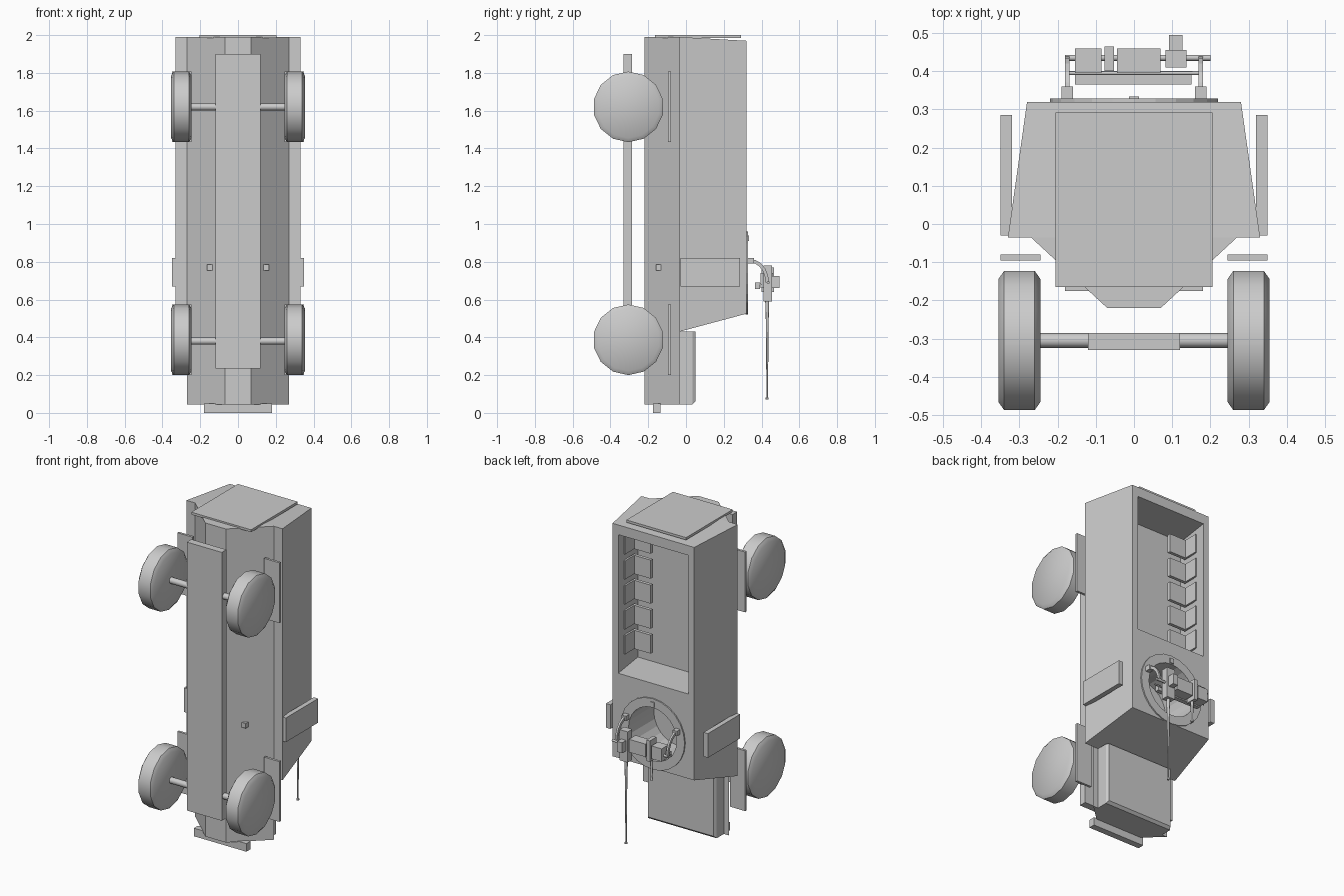
import bpy, bmesh, math
from mathutils import Vector, Matrix

if "Cube" in bpy.data.objects:
    bpy.data.objects.remove(bpy.data.objects["Cube"])

grey = bpy.data.materials.new("light_grey")
grey.diffuse_color = (0.6, 0.6, 0.6, 1)
grey.use_nodes = True
grey.node_tree.nodes["Principled BSDF"].inputs["Base Color"].default_value = grey.diffuse_color


def add(name, bm, smooth=False):
    bmesh.ops.recalc_face_normals(bm, faces=bm.faces)
    me = bpy.data.meshes.new(name)
    bm.to_mesh(me)
    bm.free()
    me.materials.append(grey)
    ob = bpy.data.objects.new(name, me)
    bpy.context.collection.objects.link(ob)
    if smooth:
        bpy.context.view_layer.objects.active = ob
        ob.select_set(True)
        bpy.ops.object.shade_smooth_by_angle(angle=math.radians(50))
        ob.select_set(False)
    return ob


def box(name, x, y, z):
    bm = bmesh.new()
    bmesh.ops.create_cube(bm, size=1)
    for v in bm.verts:
        v.co = [a + (b - a) * (c + 0.5) for (a, b), c in zip((x, y, z), v.co)]
    return add(name, bm)


def loft(name, rings, smooth=False):
    """Skin between equal-length rings of points, capped at both ends."""
    bm = bmesh.new()
    vs = [[bm.verts.new(p) for p in r] for r in rings]
    n = len(vs[0])
    for a, b in zip(vs, vs[1:]):
        for i in range(n):
            bm.faces.new((a[i], a[(i + 1) % n], b[(i + 1) % n], b[i]))
    bm.faces.new(vs[0])
    bm.faces.new(vs[-1])
    return add(name, bm, smooth)


def lathe(name, axis, centre, profile, n=12, smooth=True):
    """Profile of (distance along axis, radius) pairs turned about the axis."""
    rings = []
    for d, r in profile:
        ring = []
        for i in range(n):
            a = 2 * math.pi * i / n
            c, s = r * math.cos(a), r * math.sin(a)
            off = {"x": (d, s, c), "y": (c, d, s), "z": (c, s, d)}[axis]
            ring.append(Vector(centre) + Vector(off))
        rings.append(ring)
    return loft(name, rings, smooth)


def rect(w, y, z0, z1):
    return [(-w, y, z0), (w, y, z0), (w, y, z1), (-w, y, z1)]


# V-shaped lower hull
vee = [(-0.07, -0.22), (0.07, -0.22), (0.27, -0.035), (-0.27, -0.035)]
loft("lower_hull", [[(x, y, z) for x, y in vee] for z in (0.045, 1.99)])

# Upper body with open troop bay and gunner hatch
body = loft("upper_body", [rect(0.33, -0.035, 0.43, 1.99), rect(0.28, 0.32, 0.525, 1.97)])
bay = loft("bay_cutter", [rect(0.275, 0.08, 1.05, 1.91), rect(0.24, 0.325, 1.05, 1.91)])
hatch = lathe("hatch_cutter", "y", (0, 0, 0.74), [(0.08, 0.165), (0.34, 0.165)], 24, False)
for cutter in (bay, hatch):
    mod = body.modifiers.new(cutter.name, "BOOLEAN")
    mod.operation = "DIFFERENCE"
    mod.solver = "EXACT"
    mod.object = cutter
    cutter.hide_render = True
    cutter.hide_viewport = True

# Engine hood, bumper and rear door
loft("engine_hood", [rect(0.235, -0.035, 0.045, 0.43), rect(0.235, 0.035, 0.045, 0.43),
                     rect(0.225, 0.05, 0.06, 0.43)])
box("front_bumper", (-0.18, 0.18), (-0.175, -0.135), (0, 0.05))
box("rear_door", (-0.205, 0.205), (-0.165, 0.292), (1.985, 2.0))

# Chassis beam and axles
box("chassis_beam", (-0.12, 0.12), (-0.33, -0.285), (0.235, 1.9))
for z in (0.38, 1.62):
    lathe("axle", "x", (0, -0.305, z), [(-0.26, 0.019), (0.26, 0.019)], 12)

# Mirrored side parts
tyre = [(-0.055, 0.165), (-0.04, 0.187), (0.04, 0.187), (0.055, 0.165)]
for s in (-1, 1):
    def sx(a, b):
        return tuple(sorted((s * a, s * b)))
    for z in (0.387, 1.62):
        lathe("wheel", "x", (s * 0.3, -0.305, z), tyre, 14)
        box("fender", sx(0.245, 0.35), (-0.095, -0.08), (z - 0.187, z + 0.187))
    box("side_locker", sx(0.32, 0.35), (-0.03, 0.285), (0.67, 0.82))
    box("hull_plug", sx(0.13, 0.165), (-0.16, -0.13), (0.755, 0.785))
    # Seats along the bay wall
    for i in range(5):
        z = 1.14 + 0.155 * i
        box("seat_cushion", sx(0.13, 0.25), (0.14, 0.16), (z, z + 0.115))
        box("seat_back", sx(0.243, 0.255), (0.14, 0.25), (z, z + 0.115))
    # Gun mount bracket and curved arm
    box("mount_foot", sx(0.16, 0.19), (0.32, 0.36), (0.79, 0.82))
    path = []
    for i in range(6):
        a = math.pi / 2 * i / 5
        path.append((0.34 + 0.09 * math.sin(a), 0.69 + 0.115 * math.cos(a)))
    rings = []
    for i, (y, z) in enumerate(path):
        a = math.pi / 2 * i / 5
        ny, nz = 0.009 * math.sin(a), 0.009 * math.cos(a)
        rings.append([(s * 0.175 + dx, y + k * ny, z + k * nz)
                      for dx, k in ((-0.006, -1), (0.006, -1), (0.006, 1), (-0.006, 1))])
    loft("mount_arm", rings)

# Ring around the gunner hatch
bm = bmesh.new()
n = 24
loops = []
for r, y in ((0.22, 0.315), (0.22, 0.328), (0.165, 0.328), (0.165, 0.315)):
    loops.append([bm.verts.new((r * math.cos(2 * math.pi * i / n), y,
                                0.74 + r * math.sin(2 * math.pi * i / n))) for i in range(n)])
for k in range(4):
    a, b = loops[k], loops[(k + 1) % 4]
    for i in range(n):
        bm.faces.new((a[i], a[(i + 1) % n], b[(i + 1) % n], b[i]))
add("hatch_ring", bm)
box("ring_latch", (-0.013, 0.013), (0.326, 0.334), (0.91, 0.94))

# Cross bars, tray and ammunition boxes
lathe("cross_bar", "x", (0, 0.395, 0.68), [(-0.18, 0.005), (0.18, 0.005)], 8)
lathe("cross_bar", "x", (0, 0.435, 0.69), [(-0.18, 0.008), (0.2, 0.008)], 8)
box("gun_tray", (-0.155, 0.15), (0.365, 0.392), (0.655, 0.69))
box("ammo_box", (-0.155, -0.085), (0.395, 0.46), (0.66, 0.74))
box("ammo_box", (-0.045, 0.07), (0.395, 0.46), (0.66, 0.74))

# Heavy gun
box("gun_receiver", (0.082, 0.138), (0.41, 0.455), (0.59, 0.78))
box("gun_sight", (0.092, 0.127), (0.455, 0.495), (0.66, 0.725))
lathe("gun_barrel", "z", (0.11, 0.43, 0),
      [(0.07, 0.008), (0.08, 0.008), (0.083, 0.004), (0.47, 0.007), (0.6, 0.011)], 8)

# Light gun
box("light_gun_receiver", (-0.077, -0.053), (0.4, 0.465), (0.64, 0.77))
lathe("light_gun_barrel", "z", (-0.065, 0.43, 0), [(0.51, 0.009), (0.53, 0.006), (0.65, 0.009)], 8)
